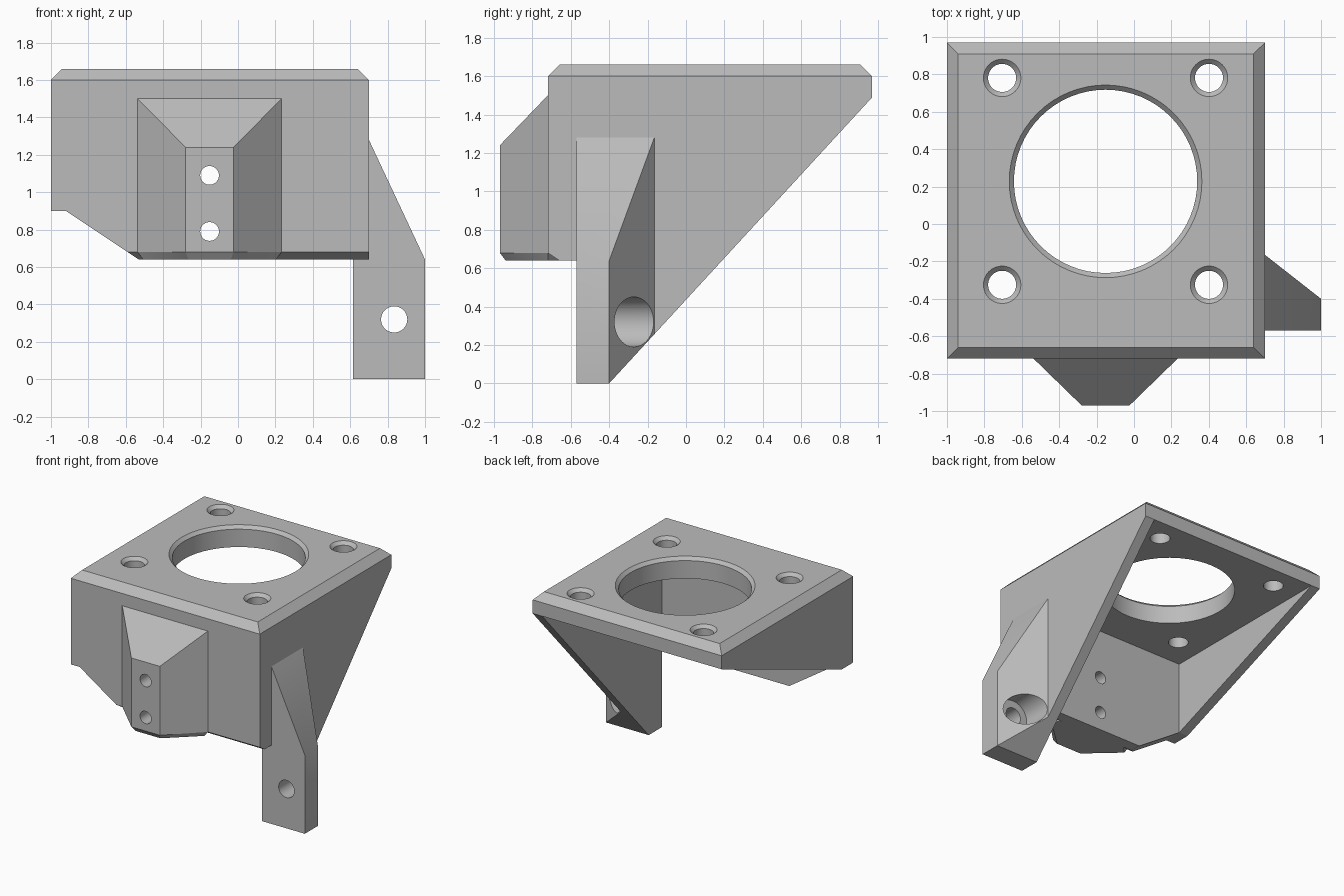
import bpy, bmesh
from math import pi
from mathutils import Matrix, Vector

cube = bpy.data.objects.get("Cube")
if cube:
    bpy.data.objects.remove(cube, do_unlink=True)

GREY = (0.5, 0.5, 0.5, 1.0)
mat = bpy.data.materials.new("light grey plastic")
mat.use_nodes = True
mat.diffuse_color = GREY
mat.node_tree.nodes["Principled BSDF"].inputs["Base Color"].default_value = GREY


def finish(bm, name):
    """Turn a bmesh into a named, coloured object."""
    bmesh.ops.recalc_face_normals(bm, faces=bm.faces[:])
    mesh = bpy.data.meshes.new(name)
    bm.to_mesh(mesh)
    bm.free()
    obj = bpy.data.objects.new(name, mesh)
    mesh.materials.append(mat)
    bpy.context.collection.objects.link(obj)
    return obj


def hull(points):
    """Convex solid around the points, with flat faces merged."""
    bm = bmesh.new()
    for p in points:
        bm.verts.new(p)
    bmesh.ops.convex_hull(bm, input=bm.verts[:])
    bmesh.ops.dissolve_limit(bm, angle_limit=0.01, verts=bm.verts[:], edges=bm.edges[:])
    return bm


def prism(points, depth):
    """Extrude a flat outline along a vector."""
    bm = bmesh.new()
    face = bm.faces.new([bm.verts.new(p) for p in points])
    out = bmesh.ops.extrude_face_region(bm, geom=[face], use_keep_orig=True)
    verts = [v for v in out["geom"] if isinstance(v, bmesh.types.BMVert)]
    bmesh.ops.translate(bm, verts=verts, vec=depth)
    return bm


def slice_off(bm, point, normal):
    """Remove everything on the normal side of a plane and cap the cut."""
    geom = bm.verts[:] + bm.edges[:] + bm.faces[:]
    out = bmesh.ops.bisect_plane(bm, geom=geom, plane_co=point, plane_no=normal,
                                 clear_outer=True)
    edges = [e for e in out["geom_cut"] if isinstance(e, bmesh.types.BMEdge)]
    bmesh.ops.edgenet_fill(bm, edges=edges)


def drill(obj, start, end, r1, r2):
    """Cut a round, optionally tapered hole between two points."""
    start, end = Vector(start), Vector(end)
    axis = end - start
    turn = axis.to_track_quat("Z", "Y").to_matrix().to_4x4()
    bm = bmesh.new()
    bmesh.ops.create_cone(bm, cap_ends=True, segments=64, radius1=r1, radius2=r2,
                          depth=axis.length,
                          matrix=Matrix.Translation((start + end) / 2) @ turn)
    cutter = finish(bm, "cutter")
    cutter.hide_render = True
    mod = obj.modifiers.new("hole", "BOOLEAN")
    mod.operation, mod.solver, mod.object = "DIFFERENCE", "EXACT", cutter
    bpy.context.view_layer.objects.active = obj
    bpy.ops.object.modifier_apply(modifier=mod.name)
    bpy.data.objects.remove(cutter, do_unlink=True)


# Main dimensions
X0, X1, Y0, Y1 = -1.0, 0.7, -0.72, 0.97
UNDER, EDGE, TOP, BEVEL = 1.49, 1.6, 1.66, 0.06
INNER_Y, LOW = -0.57, 0.64
CX, CY, PITCH = -0.152, 0.228, 0.553

# Top plate with chamfered rim
plate = finish(hull([(x, y, z) for z, d in ((UNDER, 0), (EDGE, 0), (TOP, BEVEL))
                     for x in (X0 + d, X1 - d) for y in (Y0 + d, Y1 - d)]), "top_plate")

# Central opening and four screw holes, all countersunk
holes = [(CX, CY, 0.49)] + [(CX + i * PITCH, CY + j * PITCH, 0.075)
                            for i in (-1, 1) for j in (-1, 1)]
for x, y, r in holes:
    drill(plate, (x, y, UNDER - 0.1), (x, y, TOP + 0.1), r, r)
    drill(plate, (x, y, TOP - 0.025), (x, y, TOP + 0.025), r, r + 0.05)

# Front wall, its lower front edge chamfered
outline = [(X0, 0.9), (-0.92, 0.9), (-0.53, LOW), (X1, LOW), (X1, UNDER), (X0, UNDER)]
bm = prism([(x, Y0, z) for x, z in outline], (0, INNER_Y - Y0, 0))
slice_off(bm, (0, Y0, LOW + 0.04), (0, -0.04, -0.06))
front_wall = finish(bm, "front_wall")

# Side walls: deep one carrying the foot, shallow one opposite
deep = [(INNER_Y, 0), (-0.4, 0), (Y1, UNDER), (INNER_Y, UNDER)]
left_wall = finish(prism([(0.615, y, z) for y, z in deep], (X1 - 0.615, 0, 0)), "left_wall")
shallow = [(INNER_Y, 0.9), (Y1, UNDER), (INNER_Y, UNDER)]
right_wall = finish(prism([(X0, y, z) for y, z in shallow], (0.08, 0, 0)), "right_wall")

# Tapered boss on the front wall
boss_pts = []
for z_wall, z_nose, d in ((1.5, 1.24, 0), (LOW + 0.04, LOW + 0.04, 0), (LOW, LOW, 0.03)):
    for side in (-1, 1):
        boss_pts.append((CX + side * (0.385 - d), Y0, z_wall))
        boss_pts.append((CX + side * (0.128 - d / 2), -0.97 + d, z_nose))
# Fill the chamfer notch behind the boss
boss_pts += [(CX + side * 0.3, Y0 + BEVEL, LOW) for side in (-1, 1)]
boss = finish(hull(boss_pts), "front_boss")
for z in (0.79, 1.09):
    for part in (boss, front_wall):
        drill(part, (CX, -1.1, z), (CX, -0.4, z), 0.05, 0.05)

# Foot bracket flaring into the deep wall, trimmed along that wall's slope
bm = hull([(x, y, z) for x, back, high in ((X1, -0.165, 1.28), (1.0, -0.4, LOW))
           for y in (INNER_Y, back) for z in (0, high)])
slice_off(bm, (0, -0.4, 0), (0, UNDER, -(Y1 + 0.4)))
foot = finish(bm, "foot_bracket")
drill(foot, (0.835, -0.7, 0.32), (0.835, 0, 0.32), 0.07, 0.07)
drill(foot, (0.835, -0.41, 0.32), (0.835, 0.1, 0.32), 0.13, 0.13)

# Smooth the round holes, keep edges crisp
parts = [plate, front_wall, left_wall, right_wall, boss, foot]
bpy.ops.object.select_all(action="DESELECT")
for part in parts:
    part.select_set(True)
bpy.context.view_layer.objects.active = plate
bpy.ops.object.shade_smooth_by_angle(angle=pi / 7)
